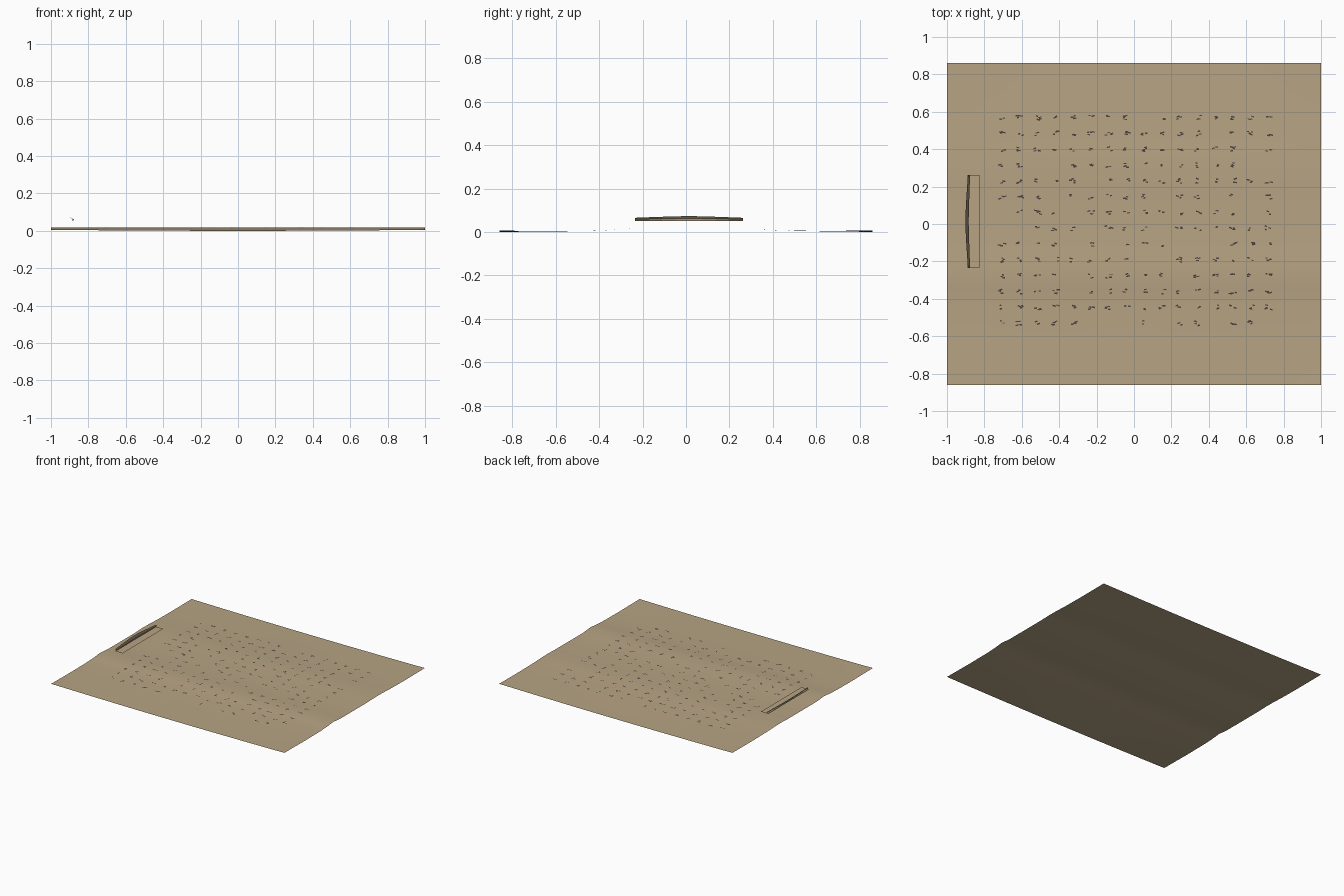
import bpy, random

random.seed(4)
if "Cube" in bpy.data.objects:
    bpy.data.objects.remove(bpy.data.objects["Cube"])


def material(name, rgb):
    m = bpy.data.materials.new(name)
    m.use_nodes = True
    m.diffuse_color = (*rgb, 1)
    bsdf = m.node_tree.nodes["Principled BSDF"]
    bsdf.inputs["Base Color"].default_value = (*rgb, 1)
    bsdf.inputs["Roughness"].default_value = 0.9
    return m


def add_mesh(name, verts, faces, mats):
    me = bpy.data.meshes.new(name)
    me.from_pydata(verts, [], faces)
    ob = bpy.data.objects.new(name, me)
    bpy.context.collection.objects.link(ob)
    for m in mats:
        me.materials.append(m)
    return ob


sand = material("sand", (0.47, 0.37, 0.23))
dark = material("dark brown", (0.07, 0.055, 0.05))
wood = material("dark wood", (0.13, 0.10, 0.065))

# Rolling cross-section of the ground, as (y, height)
PROFILE = [(-.86, .003), (-.6, .003), (-.43, .005), (-.34, .009), (-.26, .017),
           (-.17, .009), (0, .009), (.17, .009), (.26, .012), (.34, .011),
           (.43, .007), (.6, .004), (.86, .003)]


def ground_height(x, y):
    for (y0, z0), (y1, z1) in zip(PROFILE, PROFILE[1:]):
        if y <= y1:
            z = z0 + (z1 - z0) * (y - y0) / (y1 - y0)
            break
    dip = min(1, abs(y) / .86) ** 4
    return z + .006 * (x * x - .5) * dip


# Ground sheet
cols = 20
rows = len(PROFILE)
verts = []
for y, _ in PROFILE:
    for i in range(cols + 1):
        x = -1 + 2 * i / cols
        verts.append((x, y, ground_height(x, y)))
w = cols + 1
faces = [(r * w + i, r * w + i + 1, (r + 1) * w + i + 1, (r + 1) * w + i)
         for r in range(rows - 1) for i in range(cols)]
ground = add_mesh("ground_sheet", verts, faces, [sand])
for p in ground.data.polygons:
    p.use_smooth = True

# Scattered flat chips, clustered on a regular grid
verts, faces = [], []
for c in range(16):
    for r in range(14):
        if random.random() < .16:
            continue
        cx, cy = -.705 + .095 * c, -.53 + .0845 * r
        for _ in range(random.randint(2, 4)):
            x = cx + random.uniform(-.016, .016)
            y = cy + random.uniform(-.012, .012)
            a, b = random.uniform(.005, .009), random.uniform(.0025, .004)
            k = random.uniform(-.4, .4)
            n = len(verts)
            for sx, sy in ((-1, -1), (1, -1), (1, 1), (-1, 1)):
                px, py = x + sx * a - sy * b * k, y + sy * b + sx * a * k
                verts.append((px, py, ground_height(px, py) + .0015))
            faces.append((n, n + 1, n + 2, n + 3))
add_mesh("ground_chips", verts, faces, [dark])

# Raised bench: flat seat with a bowed, arched back rail
Y0, Y1 = -.235, .262
add_mesh("bench_seat",
         [(-.89, Y0, .05), (-.825, Y0, .05), (-.825, Y1, .05), (-.89, Y1, .05)],
         [(0, 1, 2, 3)], [sand])

verts, faces = [], []
steps = 8
for i in range(steps + 1):
    t = 2 * i / steps - 1
    y = (Y0 + Y1) / 2 + t * (Y1 - Y0) / 2
    bow = 1 - abs(t) ** 1.3
    for x, z in ((-.886, .05), (-.876 - .008 * bow, .06 + .002 * bow),
                 (-.888 - .014 * bow, .065 + .008 * bow)):
        verts.append((x, y, z))
for i in range(steps):
    for j in range(2):
        a = i * 3 + j
        faces.append((a, a + 3, a + 4, a + 1))
rail = add_mesh("bench_back", verts, faces, [sand, wood])
# Upper band of the rail is the dark one
for p in rail.data.polygons:
    p.material_index = 1 if p.index % 2 else 0
